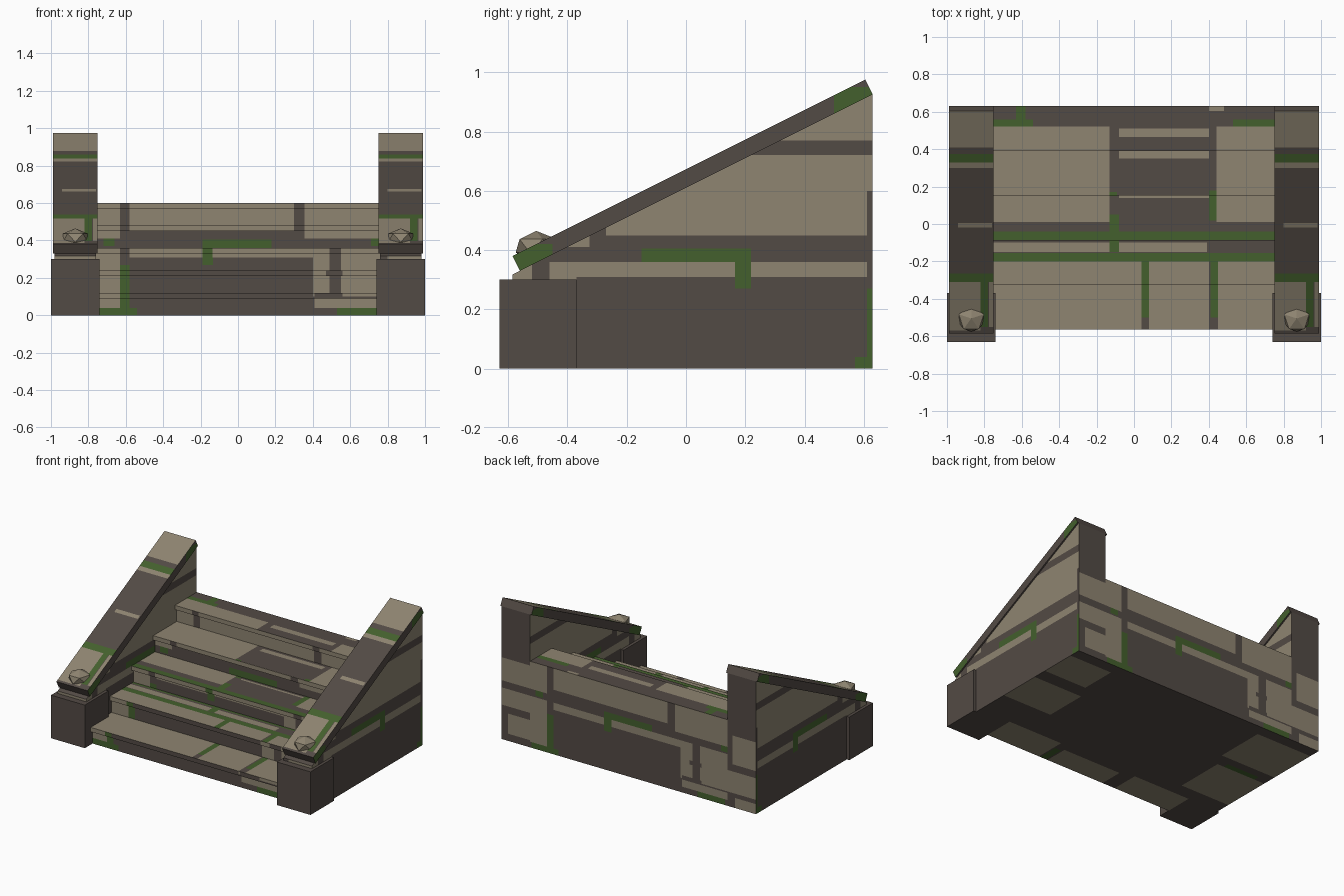
import bpy
import bmesh
from math import radians
from mathutils import Matrix, Vector

cube = bpy.data.objects.get("Cube")
if cube:
    bpy.data.objects.remove(cube, do_unlink=True)

DARK, LIGHT, MOSS = range(3)


def make_material(name, red, green, blue):
    material = bpy.data.materials.new(name)
    material.use_nodes = True
    colour = (red, green, blue, 1)
    material.diffuse_color = colour
    material.node_tree.nodes["Principled BSDF"].inputs["Base Color"].default_value = colour
    return material


MATERIALS = [
    make_material("dark mortar", .086, .069, .059),
    make_material("pale stone", .272, .232, .165),
    make_material("green moss", .057, .117, .026),
]


class Pattern:
    """Painted rectangles on one projection; later ones lie on top."""

    def __init__(self):
        self.patches = []

    def add(self, colour, left, right, low, high):
        self.patches.append((colour, left, right, low, high))
        return self

    def stone(self, *box):
        return self.add(LIGHT, *box)

    def mortar(self, *box):
        return self.add(DARK, *box)

    def moss(self, *box):
        return self.add(MOSS, *box)

    def colour_at(self, u, v):
        result = DARK
        for colour, left, right, low, high in self.patches:
            if left < u < right and low < v < high:
                result = colour
        return result

    def cuts(self):
        across = {edge for patch in self.patches for edge in patch[1:3]}
        upward = {edge for patch in self.patches for edge in patch[3:5]}
        return across, upward


# Upright masonry courses
masonry = Pattern()
masonry.stone(-.58, .41, .31, .36).stone(.4, .49, .1, .36)
masonry.stone(.55, .76, .1, .36).stone(.41, .76, .04, .09)
masonry.stone(-.76, -.63, .04, .36).mortar(.47, .56, .21, .24)
masonry.mortar(.41, .56, .09, .12)
masonry.stone(-.62, .3, .45, .72).mortar(-.62, -.58, .45, .6)
masonry.stone(.355, .76, .41, .72).stone(-.76, -.63, .41, .6)
masonry.stone(-.64, .64, .77, .93)
masonry.stone(-.98, -.76, .24, .36).stone(-.98, -.76, .41, .57)
masonry.stone(-.93, -.76, .05, .19)
masonry.stone(.8, .98, .3, .5).stone(.76, .98, .1, .25)
masonry.stone(.82, .98, 0, .07)
masonry.moss(-.19, .18, .36, .405).moss(-.19, -.135, .27, .36)
masonry.moss(-.63, -.58, .04, .27).moss(-.75, -.54, 0, .04)
masonry.moss(.53, .74, 0, .04).moss(-.72, -.66, .37, .41)
masonry.moss(.71, .76, .37, .41)

# Treads seen from above
paving = Pattern()
paving.stone(-.76, -.13, .01, .52).stone(.44, .76, .01, .52)
paving.stone(-.08, .4, .465, .51).stone(-.08, .4, .35, .39)
paving.stone(.4, .48, .605, .63).stone(-.76, .39, -.15, -.1)
paving.stone(-.08, .4, .14, .155)
paving.stone(-.76, .04, -.57, -.2).stone(.08, .4, -.57, -.2)
paving.stone(.45, .76, -.57, -.2)
paving.moss(-.76, .76, -.085, -.04).moss(-.76, .76, -.2, -.155)
paving.moss(-.13, -.08, -.15, .05).moss(.4, .44, .02, .18)
paving.moss(-.13, -.09, .15, .17)
paving.moss(.04, .08, -.5, -.2).moss(.41, .45, -.5, -.2)
paving.moss(-.76, -.54, .52, .56).moss(.53, .76, .52, .56)
paving.moss(-.63, -.58, .56, .63)

# Underside
footing = Pattern()
footing.stone(-.98, -.55, .2, .55).stone(-.98, -.6, -.25, .1)
footing.stone(.65, .98, .3, .55).stone(.6, .98, -.1, .2)
footing.stone(-.74, -.3, -.55, -.35).stone(-.2, .25, -.55, -.38)
footing.stone(.32, .74, -.55, -.33)
footing.moss(.26, .31, -.55, -.4).moss(-.9, -.65, .1, .14)

# Handrail top and edges
capping = Pattern()
capping.stone(-.13, .13, .41, .64).moss(-.13, .13, .33, .41)
capping.mortar(-.13, .13, .375, .41).stone(-.13, .13, .3, .33)
capping.stone(-.07, .11, -.02, .005).stone(-.13, .05, -.57, -.31)
capping.stone(.095, .13, -.55, -.31).moss(-.13, .13, -.31, -.265)
capping.moss(.05, .09, -.55, -.3)
rail_edge = Pattern()
rail_edge.moss(.48, .64, .3, .42).moss(-.64, -.47, .86, .95)


def side_of(face):
    """Dominant direction of a face, as an axis and a sign."""
    axis = max(range(3), key=lambda i: abs(face.normal[i]))
    return axis, 1 if face.normal[axis] > 0 else -1


def paint(bm, rules, centre):
    """Cut the faces along the patch edges, then colour them by position."""
    for side, pattern in rules.items():
        axis, sign = side
        u_axis = 1 if axis == 0 else 0
        v_axis = 1 if axis == 2 else 2
        flip = {0: -1, 1: -sign, 2: 1}[axis]
        offset = centre if u_axis == 0 else .03
        across, upward = pattern.cuts()
        planes = [(u_axis, flip * u + offset) for u in across]
        planes += [(v_axis, v) for v in upward]
        for direction, position in planes:
            normal, point = Vector(), Vector()
            normal[direction] = 1
            point[direction] = position
            faces = [f for f in bm.faces if side_of(f) == side]
            geometry = set(faces)
            for face in faces:
                geometry.update(face.edges, face.verts)
            bmesh.ops.bisect_plane(bm, geom=list(geometry), dist=.0001,
                                   plane_co=point, plane_no=normal)
            bm.normal_update()
        for face in bm.faces:
            if side_of(face) == side:
                middle = face.calc_center_median()
                u = flip * (middle[u_axis] - offset)
                face.material_index = pattern.colour_at(u, middle[v_axis])


def finish(name, bm, rules=None, centre=0):
    bm.normal_update()
    if rules:
        paint(bm, rules, centre)
    mesh = bpy.data.meshes.new(name)
    bm.to_mesh(mesh)
    bm.free()
    for material in MATERIALS:
        mesh.materials.append(material)
    obj = bpy.data.objects.new(name, mesh)
    bpy.context.collection.objects.link(obj)


def extrude_profile(name, profile, left, right, rules=None, centre=0):
    """Extrude a side profile of (y, z) points across x."""
    bm = bmesh.new()
    face = bm.faces.new([bm.verts.new((left, y, z)) for y, z in profile])
    result = bmesh.ops.extrude_face_region(bm, geom=[face])
    moved = [v for v in result["geom"] if isinstance(v, bmesh.types.BMVert)]
    bmesh.ops.translate(bm, verts=moved, vec=(right - left, 0, 0))
    bmesh.ops.recalc_face_normals(bm, faces=bm.faces[:])
    finish(name, bm, rules, centre)


# Five steps with overhanging treads
RISE, RUN, FRONT, BACK = .12, .239, -.565, .63
profile = []
for step in range(5):
    y, z = FRONT + RUN * step, RISE * step
    profile += [(y + .02, z), (y + .02, z + .09), (y, z + .09), (y, z + RISE)]
profile += [(BACK, RISE * 5), (BACK, 0)]
upright = {(1, -1): masonry, (1, 1): masonry, (2, -1): footing}
extrude_profile("steps", profile, -.765, .765, {**upright, (2, 1): paving})

wall = [(-.585, 0), (-.585, .3175), (BACK, .925), (BACK, 0)]
rail = [(-.585, .38), (-.56, .33), (BACK, .925), (.605, .975)]
post = [(-.63, 0), (-.63, .3), (-.37, .3), (-.37, 0)]
flanks = {(0, -1): masonry, (0, 1): masonry}

for label, side in (("left", 1), ("right", -1)):
    centre = side * .87

    # Side wall, sloping handrail and front post
    extrude_profile(label + "_wall", wall, centre - .11, centre + .11,
                    {**upright, **flanks})
    extrude_profile(label + "_handrail", rail, centre - .12, centre + .12,
                    {(2, 1): capping, (0, 1): rail_edge, (0, -1): rail_edge}, centre)
    extrude_profile(label + "_post", post, centre - .13, centre + .13)

    # Faceted stone stud on the handrail, one corner to the front
    bm = bmesh.new()
    bmesh.ops.create_icosphere(bm, subdivisions=1, radius=.078,
                               matrix=Matrix.Rotation(radians(90), 4, "Z"))
    bmesh.ops.scale(bm, vec=(1, 1, .65), verts=bm.verts[:])
    bmesh.ops.translate(bm, vec=(centre, -.505, .414), verts=bm.verts[:])
    for face in bm.faces:
        face.material_index = LIGHT
    finish(label + "_stud", bm)
